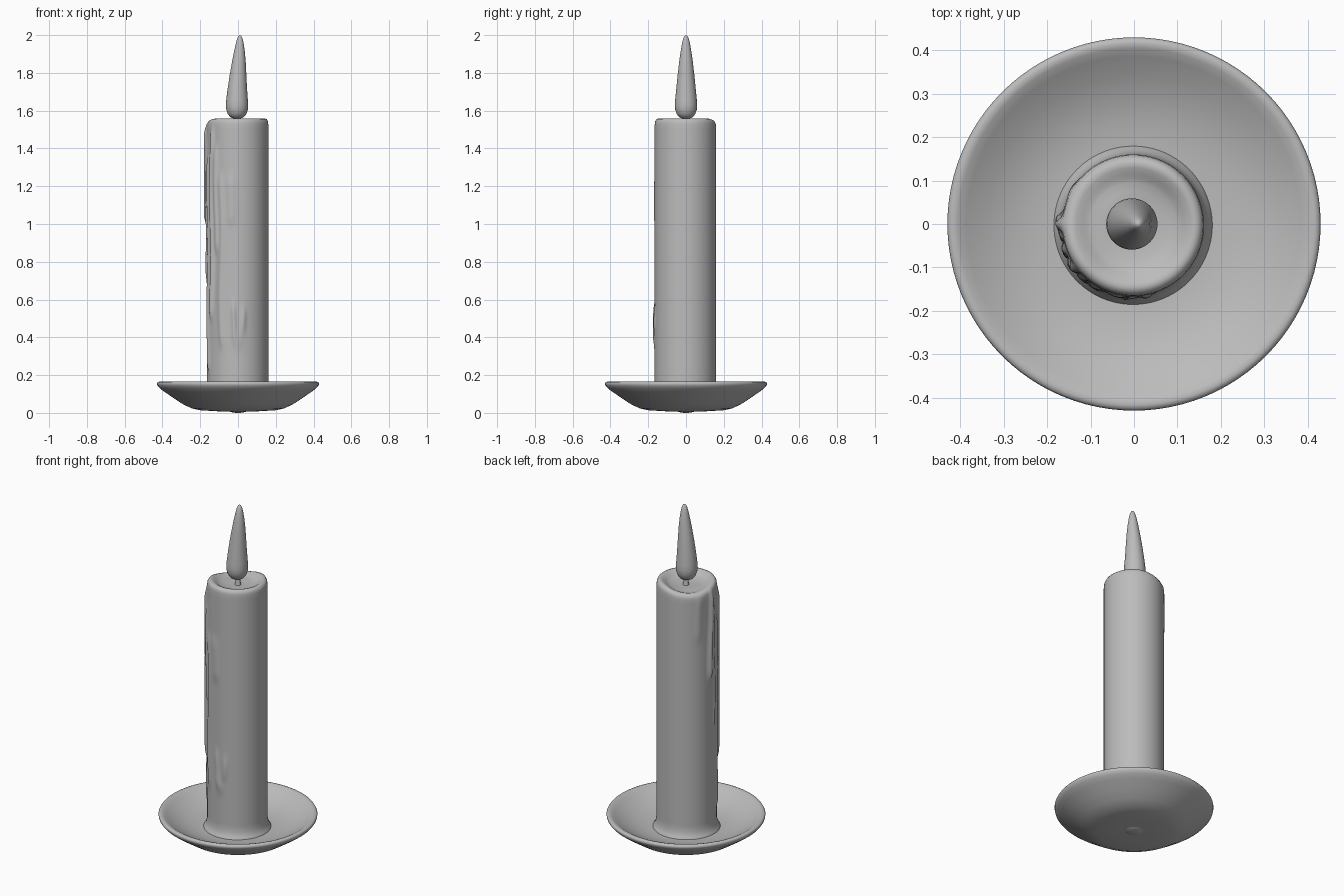
import bpy, bmesh, math

if "Cube" in bpy.data.objects:
    bpy.data.objects.remove(bpy.data.objects["Cube"])

grey = bpy.data.materials.new("plain grey")
grey.diffuse_color = (0.5, 0.5, 0.5, 1)
grey.use_nodes = True
grey.node_tree.nodes["Principled BSDF"].inputs["Base Color"].default_value = grey.diffuse_color


def smoothstep(a, b, t):
    t = max(0.0, min(1.0, (t - a) / (b - a)))
    return t * t * (3 - 2 * t)


def refine(points, step):
    """Add in-between points along a profile."""
    out = []
    for (r0, z0), (r1, z1) in zip(points, points[1:]):
        n = max(1, math.ceil(math.hypot(r1 - r0, z1 - z0) / step))
        out += [(r0 + (r1 - r0) * i / n, z0 + (z1 - z0) * i / n) for i in range(n)]
    return out + [points[-1]]


def lathe(name, profile, segments, shape=None, angle=60):
    """Spin an (r, z) profile about z; shape(r, angle, z) may move each point."""
    bm = bmesh.new()
    rings = []
    for r, z in profile:
        ring = []
        count = 1 if r == 0 else segments
        for i in range(count):
            a = 2 * math.pi * i / segments
            p = (r * math.cos(a), r * math.sin(a), z)
            ring.append(bm.verts.new(shape(r, a, z) if shape else p))
        rings.append(ring)
    for lo, hi in zip(rings, rings[1:]):
        for i in range(segments):
            j = (i + 1) % segments
            quad = [lo[i % len(lo)], lo[j % len(lo)], hi[j % len(hi)], hi[i % len(hi)]]
            bm.faces.new(list(dict.fromkeys(quad)))
    bmesh.ops.recalc_face_normals(bm, faces=bm.faces)
    mesh = bpy.data.meshes.new(name)
    bm.to_mesh(mesh)
    bm.free()
    mesh.materials.append(grey)
    obj = bpy.data.objects.new(name, mesh)
    bpy.context.collection.objects.link(obj)
    bpy.context.view_layer.objects.active = obj
    bpy.ops.object.select_all(action='DESELECT')
    obj.select_set(True)
    bpy.ops.object.shade_smooth_by_angle(angle=math.radians(angle))
    return obj


# Wax runs: angle, angular width (degrees), bottom z, top z, thickness
DRIPS = [(177, 5, 1.00, 1.53, 0.016), (188, 4, 0.70, 1.45, 0.008),
         (201, 5, 0.22, 1.35, 0.011), (214, 5, 0.50, 1.50, 0.014),
         (226, 5, 0.85, 1.40, 0.011), (238, 6, 0.35, 1.25, 0.009),
         (256, 9, 1.00, 1.25, 0.007), (262, 4, 0.38, 0.58, 0.009),
         (279, 5, 0.42, 0.55, 0.008), (270, 9, 0.34, 0.42, 0.006),
         (150, 7, 1.25, 1.54, 0.004)]


def wax(r, a, z):
    deg = math.degrees(a)
    bulge = 0.0
    for centre, width, low, high, thick in DRIPS:
        wander = centre + 2.0 * math.sin(z * 9 + centre)
        d = (deg - wander + 180) % 360 - 180
        fade = smoothstep(low - 0.03, low + 0.05, z) * (1 - smoothstep(high - 0.05, high + 0.04, z))
        bulge += thick * fade * math.exp(-(d / width) ** 2)
    if r > 0.14 and z < 1.55:
        r += bulge
    # the melted lip sags toward the back left
    sag = 0.028 * max(0, math.cos(a - math.radians(135))) ** 2
    lift = smoothstep(1.40, 1.54, z) * smoothstep(0.06, 0.15, r)
    return (r * math.cos(a) - 0.002, r * math.sin(a) - 0.003, z - sag * lift)


# Candle with a melted hollow on top
candle_profile = [(0, 0.05), (0.195, 0.05), (0.182, 0.085), (0.169, 0.108), (0.163, 0.14),
                  (0.163, 1.52), (0.161, 1.542), (0.154, 1.555), (0.143, 1.559),
                  (0.132, 1.556), (0.118, 1.546), (0.098, 1.533), (0.06, 1.525), (0, 1.523)]
lathe("candle", refine(candle_profile, 0.02), 160, wax)

# Shallow dish
dish_profile = [(0, 0.008), (0.10, 0.008), (0.20, 0.014), (0.245, 0.024), (0.29, 0.045),
                (0.34, 0.078), (0.39, 0.112), (0.415, 0.131), (0.427, 0.146), (0.429, 0.156),
                (0.425, 0.163), (0.416, 0.166), (0.404, 0.163), (0.385, 0.151), (0.34, 0.125),
                (0.29, 0.104), (0.24, 0.091), (0.19, 0.085), (0, 0.083)]
lathe("dish", dish_profile, 96)

# Small lump under the dish
lathe("dish_foot", [(0, 0.0), (0.02, 0.001), (0.04, 0.005), (0.055, 0.012), (0, 0.012)], 32)

# Wick
lathe("wick", [(0, 1.51), (0.02, 1.515), (0.014, 1.535), (0.013, 1.58), (0, 1.58)], 16)


# Flame with a slightly leaning tip
def lean(r, a, z):
    x = -0.005 + 0.015 * smoothstep(1.65, 2.0, z)
    return (x + r * math.cos(a), r * math.sin(a), z)


flame_profile = [(0, 1.556), (0.018, 1.558), (0.036, 1.566), (0.049, 1.582), (0.057, 1.605),
                 (0.059, 1.63), (0.057, 1.66), (0.051, 1.72), (0.044, 1.79), (0.036, 1.86),
                 (0.029, 1.91), (0.021, 1.955), (0.014, 1.983), (0.007, 1.996), (0, 2.0)]
lathe("flame", flame_profile, 48, lean)
